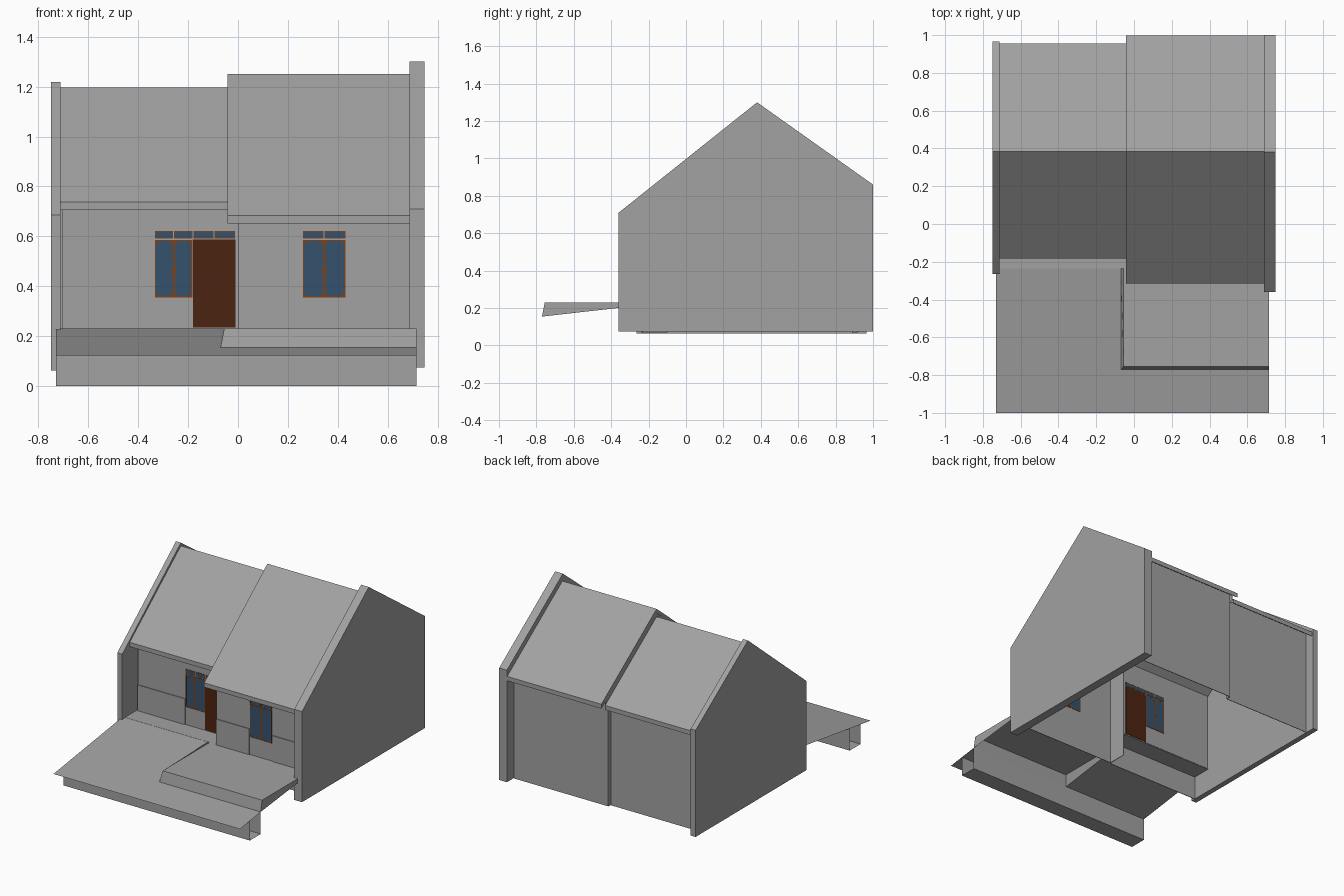
import bpy, bmesh, math

if "Cube" in bpy.data.objects:
    bpy.data.objects.remove(bpy.data.objects["Cube"])


def material(name, r, g, b):
    m = bpy.data.materials.new(name)
    m.diffuse_color = (r, g, b, 1)
    m.use_nodes = True
    m.node_tree.nodes["Principled BSDF"].inputs["Base Color"].default_value = m.diffuse_color
    return m


GREY = material("plaster grey", 0.36, 0.36, 0.36)
DOOR = material("dark brown", 0.07, 0.017, 0.005)
FRAME = material("frame brown", 0.2, 0.055, 0.01)
GLASS = material("glass blue", 0.036, 0.085, 0.15)


def finish(name, bm, mat, recalc=True):
    if recalc:
        bmesh.ops.recalc_face_normals(bm, faces=bm.faces)
    me = bpy.data.meshes.new(name)
    bm.to_mesh(me)
    bm.free()
    me.materials.append(mat)
    ob = bpy.data.objects.new(name, me)
    bpy.context.collection.objects.link(ob)
    return ob


def extrude_x(name, profile, x0, x1, mat=GREY):
    """Solid from a (y, z) outline pulled along x."""
    bm = bmesh.new()
    f = bm.faces.new([bm.verts.new((x0, y, z)) for y, z in profile])
    r = bmesh.ops.extrude_face_region(bm, geom=[f])
    vs = [v for v in r["geom"] if isinstance(v, bmesh.types.BMVert)]
    bmesh.ops.translate(bm, verts=vs, vec=(x1 - x0, 0, 0))
    return finish(name, bm, mat)


def box(name, x0, x1, y0, y1, z0, z1, mat=GREY):
    return extrude_x(name, [(y0, z0), (y1, z0), (y1, z1), (y0, z1)], x0, x1, mat)


def sheets(name, faces, mat=GREY):
    """Thin open surfaces, wound to face outwards."""
    bm = bmesh.new()
    for pts in faces:
        bm.faces.new([bm.verts.new(p) for p in pts])
    return finish(name, bm, mat, False)


# Gable end walls rising above the roof
extrude_x("right_gable_wall", [(-0.36, 0.075), (-0.36, 0.71), (0.38, 1.30),
                               (1.0, 0.86), (1.0, 0.075)], 0.688, 0.748)
extrude_x("left_gable_wall", [(-0.265, 0.063), (-0.265, 0.685), (0.385, 1.218),
                              (0.965, 0.81), (0.965, 0.063)], -0.75, -0.712)

# Two stepped roofs
FRONT, BACK, RIDGE, T = 0.81, 0.71, 0.385, 0.031


def roof_z(top, y):
    return top - (FRONT * (RIDGE - y) if y < RIDGE else BACK * (y - RIDGE))


def roof(name, x0, x1, top, yf, yb):
    up = [(y, roof_z(top, y)) for y in (yf, RIDGE, yb)]
    extrude_x(name, up + [(y, z - T) for y, z in reversed(up)], x0, x1)


roof("left_roof", -0.712, -0.042, 1.196, -0.182, 0.955)
roof("right_roof", -0.042, 0.688, 1.25, -0.315, 0.997)
# verge board closing the step between the roofs
verge = [(y, roof_z(1.25, y) - 0.01) for y in (-0.2, RIDGE, 0.95)]
extrude_x("roof_step_board", verge + [(y, z - 0.06) for y, z in reversed(verge)],
          -0.041, -0.036)

# House walls
YL, YR, W = -0.10, -0.235, 0.002
box("left_front_wall", -0.705, 0.002, YL - W, YL + W, 0.23, roof_z(1.196, YL) - T)
box("right_front_wall", 0.0, 0.688, YR - W, YR + W, 0.07, roof_z(1.25, YR) - T)
box("front_step_wall", 0.0, 0.004, YR, YL, 0.07, 0.73)
box("porch_base_wall", -0.712, 0.0, YR - W, YR + W, 0.063, 0.228)
box("porch_floor", -0.712, 0.0, YR, YL, 0.227, 0.231)
box("left_back_wall", -0.712, -0.042, 0.888, 0.892, 0.068, roof_z(1.196, 0.89) - T)
box("right_back_wall", -0.042, 0.688, 0.918, 0.922, 0.072, roof_z(1.25, 0.92) - T)
box("back_step_wall", -0.042, -0.038, 0.89, 0.92, 0.07, 0.83)

# Low plinth band on the front walls
for i, (x0, x1, y) in enumerate([(-0.705, -0.335, YL), (0.0, 0.255, YR), (0.435, 0.688, YR)]):
    box("plinth_band_%d" % i, x0, x1, y - 0.007, y, 0.23, 0.412)


# Windows and door, as thin plates through the wall
def light(name, x0, x1, y, z0, z1, b=0.005, chamfer=0.0):
    """One glazed panel with a border and optional corner pieces."""
    box(name + "_glass", x0, x1, y - 0.004, y + 0.004, z0, z1, GLASS)
    d = 0.0048
    box(name + "_left_stile", x0, x0 + b, y - d, y + d, z0, z1, FRAME)
    box(name + "_right_stile", x1 - b, x1, y - d, y + d, z0, z1, FRAME)
    box(name + "_bottom_rail", x0 + b, x1 - b, y - d, y + d, z0, z0 + b, FRAME)
    box(name + "_top_rail", x0 + b, x1 - b, y - d, y + d, z1 - b, z1, FRAME)
    if chamfer:
        for cx, sx in ((x0 + b, 1), (x1 - b, -1)):
            for cz, sz in ((z0 + b, 1), (z1 - b, -1)):
                bm = bmesh.new()
                tri = [(cx, cz), (cx + sx * chamfer, cz), (cx, cz + sz * chamfer)]
                a = [bm.verts.new((x, y - d, z)) for x, z in tri]
                c = [bm.verts.new((x, y + d, z)) for x, z in tri]
                bm.faces.new(a)
                bm.faces.new(c)
                for k in range(3):
                    n = (k + 1) % 3
                    bm.faces.new((a[k], a[n], c[n], c[k]))
                finish(name + "_corner", bm, FRAME)


def transom(name, x0, x1, y):
    m = (x0 + x1) / 2
    light(name + "_a", x0, m - 0.002, y, 0.592, 0.621, 0.003)
    light(name + "_b", m + 0.002, x1, y, 0.592, 0.621, 0.003)


def window(name, x0, x1, y):
    m = (x0 + x1) / 2
    light(name + "_casement_a", x0, m, y, 0.355, 0.586, 0.005, 0.012)
    light(name + "_casement_b", m, x1, y, 0.355, 0.586, 0.005, 0.012)
    box(name + "_handle", m - 0.009, m + 0.009, y - 0.0049, y + 0.0049, 0.452, 0.472, FRAME)
    transom(name + "_transom", x0, x1, y)


window("left_window", -0.333, -0.183, YL)
window("right_window", 0.26, 0.43, YR - 0.001)
box("front_door", -0.181, -0.01, YL - 0.0048, YL + 0.0048, 0.235, 0.587, DOOR)
transom("door_transom", -0.179, -0.012, YL)

# Sloping drive, with a front strip running the full width
XL, XM, XR = -0.73, -0.07, 0.715


def drive_z(y):
    return 0.23 + (y + 0.235) * 0.141


def slope(x0, x1, y0, y1):
    return [(x0, y0, drive_z(y0)), (x1, y0, drive_z(y0)),
            (x1, y1, drive_z(y1)), (x0, y1, drive_z(y1))]


sheets("sloping_drive", [slope(XL, XM, -0.77, -0.235), slope(XL, XR, -1.0, -0.77)])

# Raised terrace with battered sides
TX, TY, TZ = -0.055, -0.755, 0.231
sheets("raised_terrace", [
    [(TX, TY, TZ), (XR, TY, TZ), (XR, -0.235, TZ), (TX, -0.235, TZ)],
    [(XM, -0.77, drive_z(-0.77)), (XR, -0.77, drive_z(-0.77)), (XR, TY, TZ), (TX, TY, TZ)],
    [(XM, -0.235, 0.23), (XM, -0.77, drive_z(-0.77)), (TX, TY, TZ), (TX, -0.235, TZ)],
    [(XR, -0.77, drive_z(-0.77)), (XR, -0.235, 0.215), (XR, -0.235, TZ), (XR, TY, TZ)]])

# Open channel footing under the front strip
sheets("front_footing", [
    [(XL, -0.89, 0), (XR, -0.89, 0), (XR, -0.89, drive_z(-0.89)), (XL, -0.89, drive_z(-0.89))],
    [(XL, -0.77, 0), (XR, -0.77, 0), (XR, -0.89, 0), (XL, -0.89, 0)],
    [(XR, -0.77, 0), (XL, -0.77, 0), (XL, -0.77, drive_z(-0.77)), (XR, -0.77, drive_z(-0.77))]])
